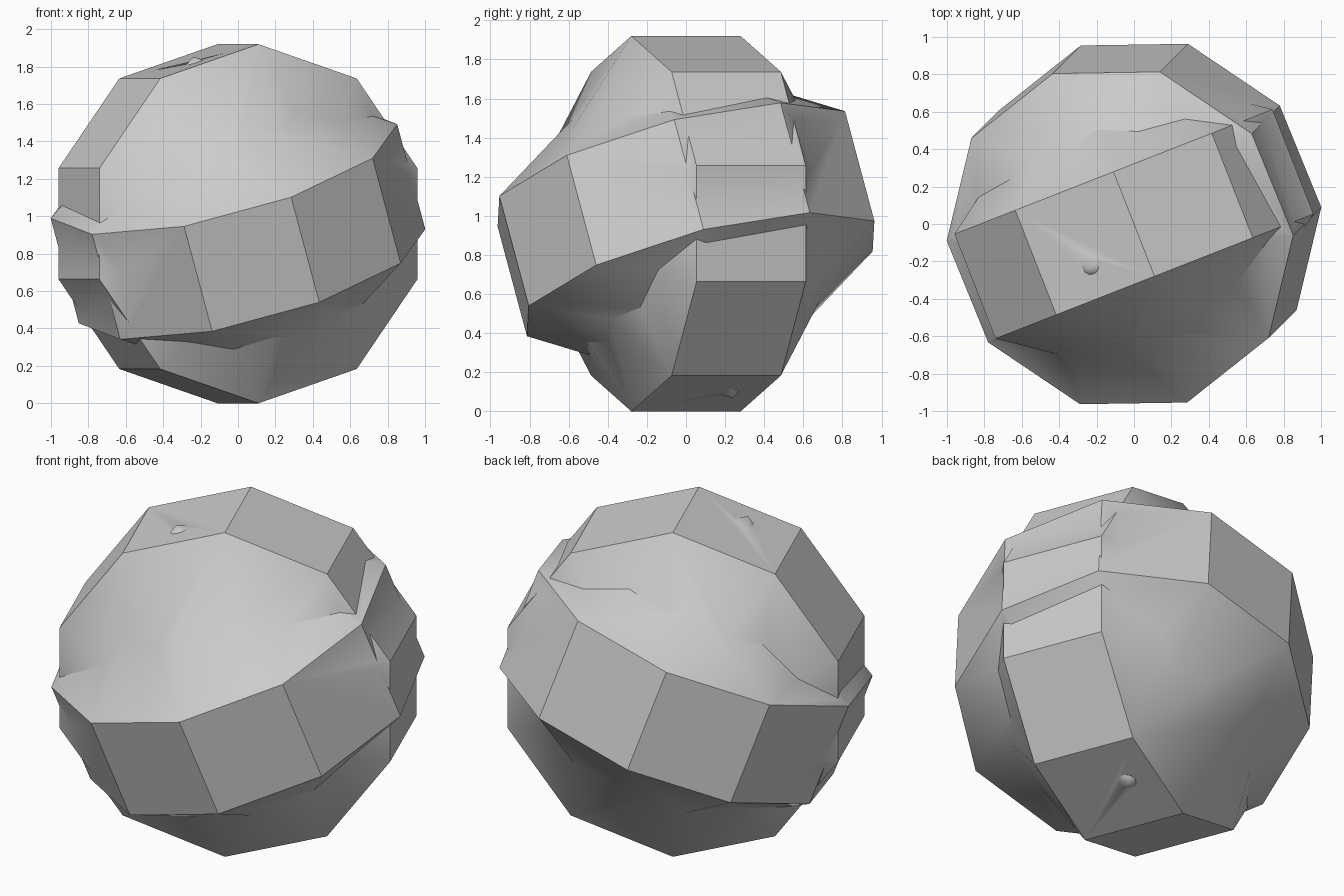
import bpy, bmesh, math
from mathutils import Vector, Matrix

cube = bpy.data.objects.get("Cube")
if cube:
    bpy.data.objects.remove(cube, do_unlink=True)

SIDES, RADIUS, HALF_WIDTH, APEX = 10, 0.96, 0.30, 0.955
CENTRE = Vector((0, 0, 0.96))

grey = bpy.data.materials.new("plain grey")
grey.use_nodes = True
GREY = (0.6, 0.6, 0.6, 1)
grey.diffuse_color = GREY
grey.node_tree.nodes["Principled BSDF"].inputs["Base Color"].default_value = GREY


def drum(name, axis, corner):
    """Ten-sided drum with a shallow cone on each end; one edge points at corner."""
    axis = Vector(axis).normalized()
    u = Vector(corner)
    u = (u - axis * u.dot(axis)).normalized()
    v = axis.cross(u)
    bm = bmesh.new()
    rims = []
    for side in (-1, 1):
        rim = []
        for i in range(SIDES):
            t = math.tau * i / SIDES
            p = (u * math.cos(t) + v * math.sin(t)) * RADIUS
            rim.append(bm.verts.new(p + axis * side * HALF_WIDTH))
        rims.append((rim, bm.verts.new(axis * side * APEX)))
    (low, low_tip), (high, high_tip) = rims
    for i in range(SIDES):
        j = (i + 1) % SIDES
        bm.faces.new((low[i], low[j], high[j], high[i]))
        bm.faces.new((high[i], high[j], high_tip))
        bm.faces.new((low[j], low[i], low_tip))
    bmesh.ops.recalc_face_normals(bm, faces=bm.faces)
    mesh = bpy.data.meshes.new(name)
    bm.to_mesh(mesh)
    bm.free()
    obj = bpy.data.objects.new(name, mesh)
    obj.location = CENTRE
    bpy.context.collection.objects.link(obj)
    mesh.materials.append(grey)
    return obj


# Upright drum and tilted drum, crossing at the centre
turn = math.radians(21.4)
ball = drum("faceted_ball", (-math.sin(turn), math.cos(turn), 0), (0, 0, 1))
tilted = drum("tilted_drum_cutter", (-0.25, -0.25, 0.935), (0.925, 0.015, 0.25))

# Join the two solids into one skin
bpy.context.view_layer.update()
union = ball.modifiers.new("join", "BOOLEAN")
union.operation, union.solver, union.object = "UNION", "EXACT", tilted
bpy.ops.object.select_all(action="DESELECT")
ball.select_set(True)
bpy.context.view_layer.objects.active = ball
bpy.ops.object.modifier_apply(modifier=union.name)
bpy.data.objects.remove(tilted, do_unlink=True)

# Soft cones, crisp rims
bpy.ops.object.shade_smooth_by_angle(angle=math.radians(30))
